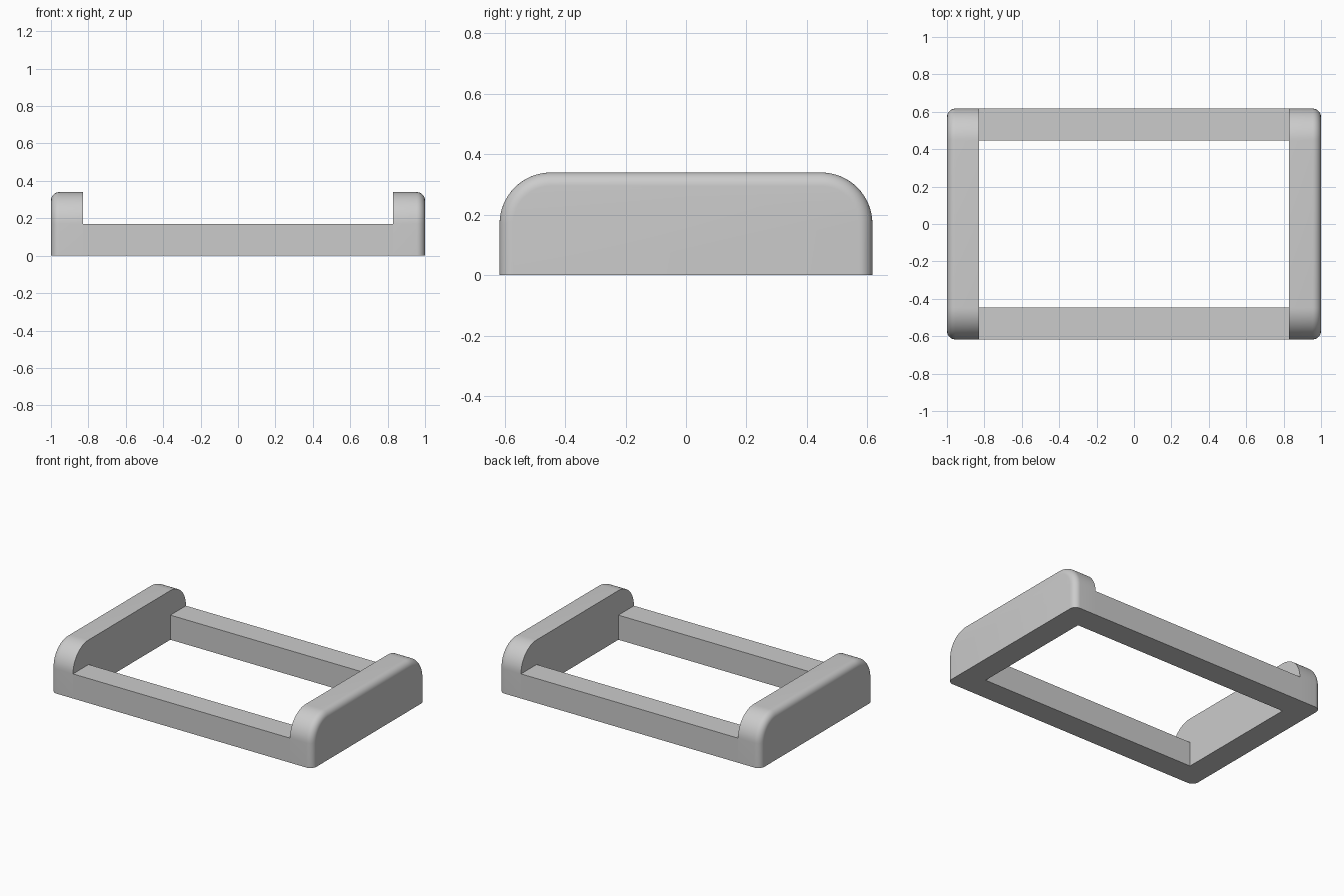
import bpy, bmesh
from math import sin, cos, pi, radians

cube = bpy.data.objects.get("Cube")
if cube:
    bpy.data.objects.remove(cube, do_unlink=True)

HALF_X, HALF_Y, HEIGHT = 1.0, 0.617, 0.34
THICK = 0.17          # bar width, rail height and corner radius
ROUND = 0.045         # rounding of the outer rim
ARC_STEPS, ROUND_STEPS = 16, 8

grey = bpy.data.materials.new("plain grey")
grey.use_nodes = True
colour = (0.6, 0.6, 0.6, 1)
grey.diffuse_color = colour
grey.node_tree.nodes["Principled BSDF"].inputs["Base Color"].default_value = colour


def finish(name, bm):
    bmesh.ops.recalc_face_normals(bm, faces=bm.faces)
    mesh = bpy.data.meshes.new(name)
    bm.to_mesh(mesh)
    bm.free()
    mesh.materials.append(grey)
    obj = bpy.data.objects.new(name, mesh)
    bpy.context.collection.objects.link(obj)
    bpy.ops.object.select_all(action='DESELECT')
    obj.select_set(True)
    bpy.context.view_layer.objects.active = obj
    bpy.ops.object.shade_smooth_by_angle(angle=radians(30))


def outline(inset):
    """Side profile in (y, z): flat foot, two round top corners."""
    r = THICK - inset
    y, z = HALF_Y - THICK, HEIGHT - THICK
    arc = [(y + r * cos(a), z + r * sin(a))
           for a in (pi / 2 * i / ARC_STEPS for i in range(ARC_STEPS + 1))]
    return ([(HALF_Y - inset, 0)] + arc
            + [(-u, v) for u, v in reversed(arc)] + [(inset - HALF_Y, 0)])


def end_panel(name, side):
    # Rings run from the flat inner face to the rounded outer face
    sections = [(HALF_X - THICK, 0)]
    for i in range(ROUND_STEPS + 1):
        a = pi / 2 * i / ROUND_STEPS
        sections.append((HALF_X - ROUND + ROUND * sin(a), ROUND * (1 - cos(a))))
    bm = bmesh.new()
    rings = [[bm.verts.new((side * x, y, z)) for y, z in outline(t)]
             for x, t in sections]
    n = len(rings[0])
    for a, b in zip(rings, rings[1:]):
        for i in range(n - 1):
            bm.faces.new((a[i], a[i + 1], b[i + 1], b[i]))
    # Inner face, outer face and flat underside
    bm.faces.new(rings[0])
    bm.faces.new(rings[-1])
    bm.faces.new([r[0] for r in rings] + [r[-1] for r in reversed(rings)])
    finish(name, bm)


def rail(name, side):
    # Open-ended bar, its ends closed by the panels
    bm = bmesh.new()
    y0, y1 = side * HALF_Y, side * (HALF_Y - THICK)
    section = [(y0, 0), (y1, 0), (y1, THICK), (y0, THICK)]
    x = HALF_X - THICK
    a, b = [[bm.verts.new((s * x, y, z)) for y, z in section] for s in (-1, 1)]
    for i in range(4):
        j = (i + 1) % 4
        bm.faces.new((a[i], a[j], b[j], b[i]))
    finish(name, bm)


end_panel("left_end_panel", 1)
end_panel("right_end_panel", -1)
rail("front_rail", -1)
rail("back_rail", 1)
